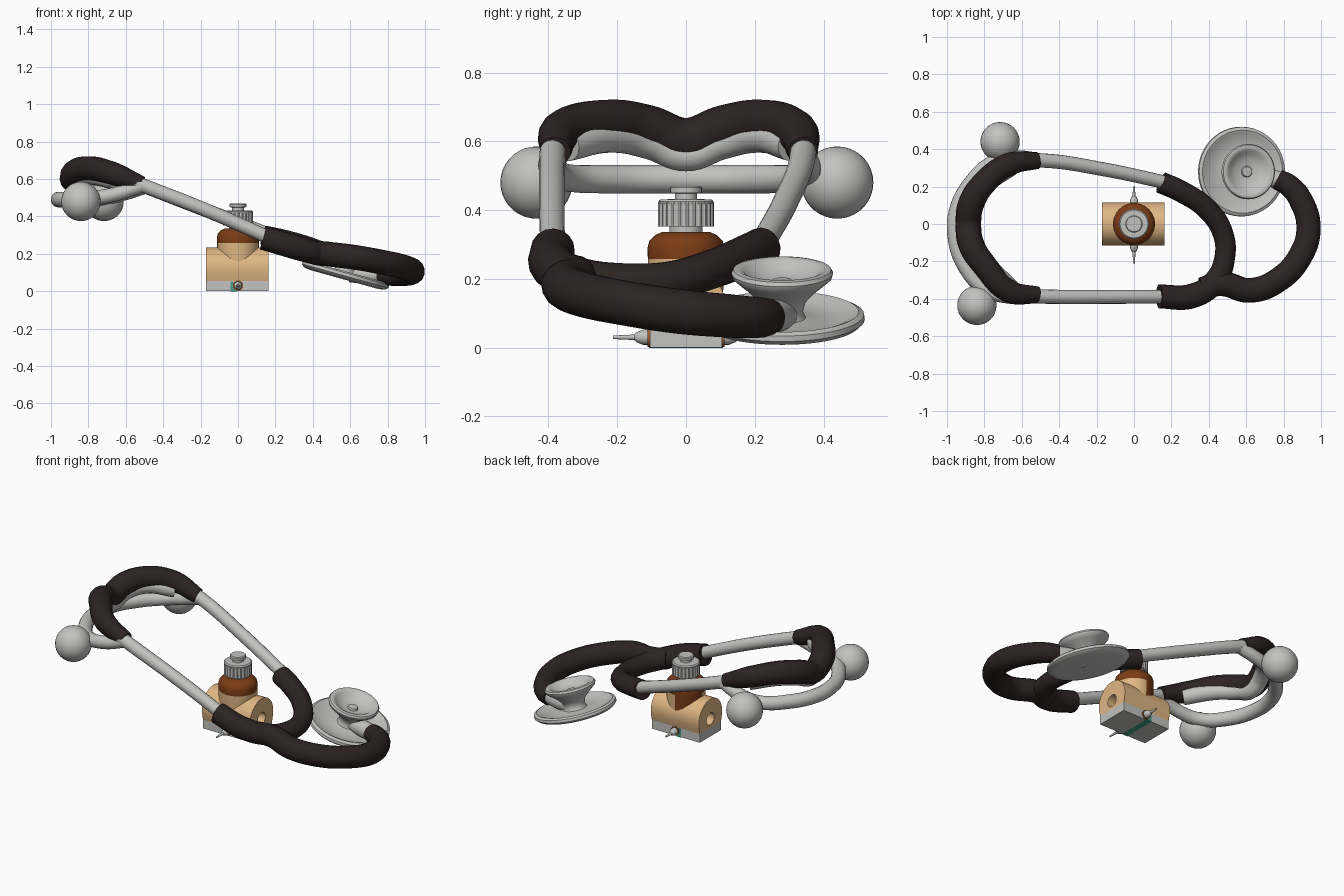
import bpy, bmesh, math
from mathutils import Matrix

if "Cube" in bpy.data.objects:
    bpy.data.objects.remove(bpy.data.objects["Cube"])


def mat(name, rgb):
    m = bpy.data.materials.new(name)
    m.diffuse_color = (*rgb, 1)
    m.use_nodes = True
    m.node_tree.nodes["Principled BSDF"].inputs["Base Color"].default_value = m.diffuse_color
    return m


RUBBER = mat("dark_rubber", (.026, .017, .017))
METAL = mat("pale_metal", (.54, .54, .53))
TAN = mat("tan", (.74, .47, .23))
BROWN = mat("amber_brown", (.20, .045, .008))
TEAL = mat("teal", (.04, .36, .25))
COPPER = mat("copper", (.34, .11, .03))


def activate(ob):
    bpy.ops.object.select_all(action='DESELECT')
    ob.select_set(True)
    bpy.context.view_layer.objects.active = ob


def smooth(ob, angle=40):
    activate(ob)
    bpy.ops.object.shade_smooth_by_angle(angle=math.radians(angle))


def from_bmesh(name, bm, *mats):
    bmesh.ops.recalc_face_normals(bm, faces=bm.faces)
    me = bpy.data.meshes.new(name)
    bm.to_mesh(me)
    bm.free()
    ob = bpy.data.objects.new(name, me)
    bpy.context.collection.objects.link(ob)
    for m in mats:
        me.materials.append(m)
    return ob


def tube(name, points, material):
    """Smooth round tube through points (x, y, z, radius)."""
    cu = bpy.data.curves.new(name, 'CURVE')
    cu.dimensions = '3D'
    cu.bevel_depth, cu.bevel_resolution, cu.resolution_u = 1, 6, 10
    cu.use_fill_caps = True
    sp = cu.splines.new('BEZIER')
    sp.bezier_points.add(len(points) - 1)
    for bp, p in zip(sp.bezier_points, points):
        bp.co, bp.radius = p[:3], p[3]
        bp.handle_left_type = bp.handle_right_type = 'AUTO'
    ob = bpy.data.objects.new(name, cu)
    bpy.context.collection.objects.link(ob)
    activate(ob)
    bpy.ops.object.convert(target='MESH')
    ob = bpy.context.object
    ob.data.materials.clear()
    ob.data.materials.append(material)
    smooth(ob, 50)
    return ob


def lathe(name, profile, matrix, *mats, steps=48, angle=40):
    """Spin (radius, height) pairs round local z, then place with matrix."""
    bm = bmesh.new()
    vs = [bm.verts.new((r, 0, z)) for r, z in profile]
    es = [bm.edges.new(pair) for pair in zip(vs, vs[1:])]
    bmesh.ops.spin(bm, geom=vs + es, axis=(0, 0, 1), cent=(0, 0, 0),
                   angle=2 * math.pi, steps=steps)
    bmesh.ops.remove_doubles(bm, verts=bm.verts, dist=1e-5)
    bm.transform(matrix)
    ob = from_bmesh(name, bm, *mats)
    smooth(ob, angle)
    return ob


def box(name, lo, hi, material):
    bm = bmesh.new()
    bmesh.ops.create_cube(bm, size=1)
    for v in bm.verts:
        v.co = [(a + b) / 2 + c * (b - a) for a, b, c in zip(lo, hi, v.co)]
    return from_bmesh(name, bm, material)


# Headband: dark sleeve dipping in the middle, pale lining on its underside
half = [(-.515, .34, .57, .045), (-.67, .318, .63, .062), (-.80, .22, .655, .067),
        (-.87, .11, .635, .07)]
band = half + [(-.885, 0, .60, .068)] + [(x, -y - (.04 if y > .3 else 0), z, r)
                                        for x, y, z, r in reversed(half)]
tube("headband_sleeve", band, RUBBER)
tube("headband_lining", [(x + .015, y * .96, z - .042, .046) for x, y, z, r in band[1:-1]], METAL)

# Ear arc: U running under the sleeve from rod to rod, with two round tips
tube("ear_arc", [(-.50, .342, .555, .036), (-.62, .355, .52, .038), (-.75, .33, .495, .04),
                 (-.87, .22, .49, .042), (-.945, .08, .49, .042), (-.955, -.07, .49, .042),
                 (-.90, -.23, .49, .042), (-.79, -.35, .495, .04), (-.65, -.39, .52, .038),
                 (-.52, -.388, .56, .036)], METAL)
for side, x, y in (("left", -.716, .44), ("right", -.84, -.435)):
    bm = bmesh.new()
    bmesh.ops.create_uvsphere(bm, u_segments=32, v_segments=18, radius=.105)
    bm.transform(Matrix.Translation((x, y, .48)))
    smooth(from_bmesh("ear_tip_" + side, bm, METAL), 60)

# Long metal rods from the headband to the tubing
tube("rod_back", [(-.60, .335, .60, .038), (-.50, .34, .562, .038), (-.15, .29, .425, .037),
                  (.20, .215, .29, .036)], METAL)
tube("rod_front", [(-.60, -.385, .60, .038), (-.50, -.388, .562, .038),
                   (-.15, -.39, .425, .037), (.18, -.388, .28, .036)], METAL)

# Forked rubber tubing and the single tube to the chest piece
tube("tubing_fork", [(.145, .222, .292, .058), (.25, .175, .27, .058), (.39, .08, .23, .057),
                     (.475, -.05, .195, .056), (.485, -.18, .19, .056), (.43, -.31, .20, .062),
                     (.31, -.385, .235, .066), (.135, -.388, .285, .064)], RUBBER)
tube("tubing_main", [(.36, -.345, .215, .06), (.47, -.32, .20, .066), (.62, -.355, .182, .066),
                     (.77, -.30, .155, .066), (.89, -.17, .128, .066), (.933, -.02, .105, .066),
                     (.89, .13, .092, .064), (.83, .205, .088, .06), (.765, .24, .088, .055)], RUBBER)

# Chest piece: tilted disc with an open bell on top
tilt = Matrix.Translation((.572, .28, .076)) @ Matrix.Rotation(math.radians(15.5), 4, 'Y')
lathe("chest_piece", [(0, -.012), (.19, -.014), (.225, -.008), (.24, .006), (.238, .022),
                      (.222, .03), (.205, .024), (.18, .01), (.11, .006), (.068, .012),
                      (.06, .03), (.068, .06), (.095, .09), (.128, .118), (.144, .132),
                      (.148, .146), (.142, .157), (.128, .16), (.112, .152), (.095, .135),
                      (.06, .12), (.03, .116), (.026, .126), (0, .129)], tilt, METAL)
tube("chest_connector", [(.79, .23, .088, .046), (.70, .255, .09, .05), (.60, .28, .095, .048)], METAL)

# Body: arched barrel lying along x on a pale base, with a hole in each end
bm = bmesh.new()
arc = [(.115 * math.cos(math.pi * i / 32), .12 + .115 * math.sin(math.pi * i / 32)) for i in range(33)]
outline = [(.105, .055), (.115, .10)] + arc + [(-.115, .10), (-.105, .055)]
face = bm.faces.new([bm.verts.new((-.17, y, z)) for y, z in outline])
ext = bmesh.ops.extrude_face_region(bm, geom=[face])
bmesh.ops.translate(bm, vec=(.334, 0, 0), verts=[v for v in ext["geom"] if isinstance(v, bmesh.types.BMVert)])
body = from_bmesh("barrel_body", bm, TAN)
bm = bmesh.new()
for x in (-.17, .164):
    bmesh.ops.create_cone(bm, cap_ends=True, segments=24, radius1=.038, radius2=.038, depth=.10,
                          matrix=Matrix.Translation((x, 0, .11)) @ Matrix.Rotation(math.pi / 2, 4, 'Y'))
cutter = from_bmesh("hole_cutter", bm, TAN)
cutter.hide_render = True
mod = body.modifiers.new("holes", 'BOOLEAN')
mod.object, mod.operation, mod.solver = cutter, 'DIFFERENCE', 'EXACT'
activate(body)
bpy.ops.object.modifier_apply(modifier="holes")
bpy.data.objects.remove(cutter)
smooth(body, 30)
box("base_block", (-.17, -.105, 0), (.164, .105, .055), METAL)
box("circuit_strip", (-.04, -.108, -.001), (-.005, .108, .05), TEAL)

# Nozzles on the front and back of the base
for name, s, tip in (("front", -1, .112), ("back", 1, .10)):
    place = Matrix.Translation((0, s * .10, .03)) @ Matrix.Rotation(-s * math.pi / 2, 4, 'X')
    lathe("nozzle_" + name, [(0, 0), (.022, 0), (.022, .025), (.014, .045), (.008, .05),
                             (.005, tip), (0, tip)], place, METAL, steps=16)
    lathe("nozzle_collar_" + name, [(0, 0), (.028, 0), (.028, .012), (0, .012)], place, COPPER, steps=16)

# Bottle standing in the barrel, then its amber shoulder
up = Matrix.Identity(4)
bottle = lathe("bottle_lower", [(0, .15), (.108, .15), (.109, .20), (.111, .235), (.111, .257)],
               up, TAN, BROWN)
for p in bottle.data.polygons:      # the back left quarter is amber
    p.material_index = int(p.center.x < 0 and p.center.y > 0)
lathe("bottle_shoulder", [(.111, .257), (.112, .29), (.107, .31), (.09, .327), (.07, .336),
                          (0, .336)], up, BROWN)
lathe("bottle_neck", [(.048, .33), (.048, .356)], up, METAL)

# Ribbed cap with a small button
bm = bmesh.new()
ring = []
for i in range(96):
    r = .081 if i % 4 < 2 else .077
    a = 2 * math.pi * i / 96
    ring.append(bm.verts.new((r * math.cos(a), r * math.sin(a), .352)))
face = bm.faces.new(ring)
ext = bmesh.ops.extrude_face_region(bm, geom=[face])
bmesh.ops.translate(bm, vec=(0, 0, .07), verts=[v for v in ext["geom"] if isinstance(v, bmesh.types.BMVert)])
from_bmesh("ribbed_cap", bm, METAL)
lathe("cap_top", [(.079, .418), (.080, .425), (.074, .431), (.032, .432), (.032, .448), (.046, .45),
                  (.046, .465), (.041, .47), (0, .47)], up, METAL)
